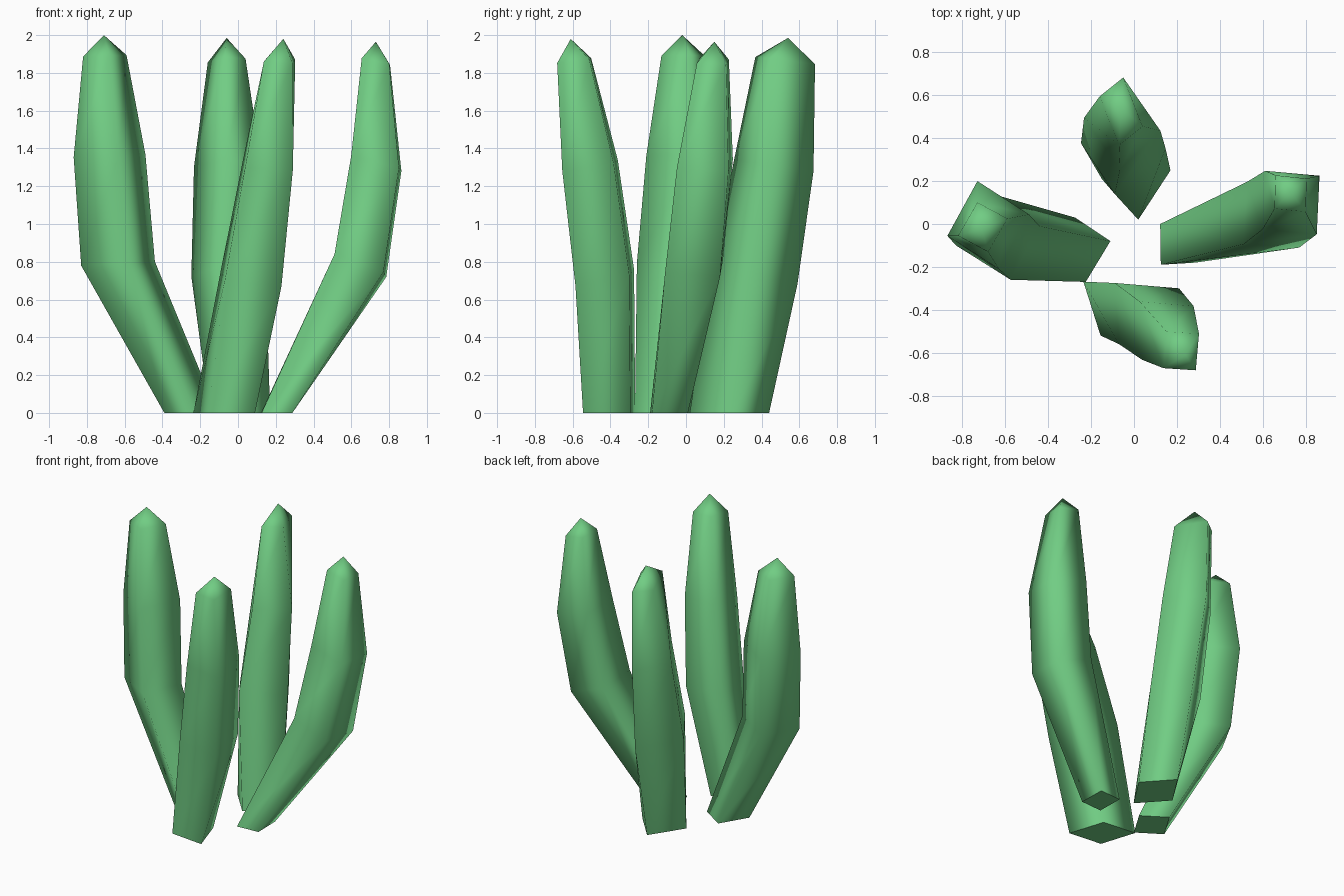
import bpy, bmesh
from mathutils import Vector

green = bpy.data.materials.new("leaf green")
green.diffuse_color = (0.165, 0.61, 0.23, 1)


def stalk(name, tip, lean, rings):
    """Four-sided stalk: each ring is centre x, y, z and two half diagonals."""
    bm = bmesh.new()
    out = Vector(tip[:2]).normalized()
    slopes = (0, 0.22, 0.15, 0.12)      # rings tip outwards with the lean
    loops = []
    for (x, y, z, ax, ay, bx, by), s in zip(rings, slopes):
        loop = []
        for ox, oy in ((ax, ay), (bx, by), (-ax, -ay), (-bx, -by)):
            dz = -s * lean * (ox * out.x + oy * out.y)
            loop.append(bm.verts.new((x + ox, y + oy, z + dz)))
        loops.append(loop)
    # sides
    for lo, hi in zip(loops, loops[1:]):
        for i in range(4):
            j = (i + 1) % 4
            bm.faces.new((lo[i], lo[j], hi[j], hi[i]))
    # pointed tip
    top = bm.verts.new(tip)
    for i in range(4):
        bm.faces.new((loops[-1][i], loops[-1][(i + 1) % 4], top))
    for f in bm.faces:
        f.smooth = True
    # flat base
    base = bm.faces.new(loops[0][::-1])
    for e in base.edges:
        e.smooth = False
    bmesh.ops.recalc_face_normals(bm, faces=bm.faces[:])
    me = bpy.data.meshes.new(name)
    bm.to_mesh(me)
    bm.free()
    me.materials.append(green)
    bpy.context.collection.objects.link(bpy.data.objects.new(name, me))


stalk("left_stalk", (-0.71, -0.02, 2.0), 0.25, [
    (-0.25, -0.12, 0, 0.14, 0.04, -0.025, 0.15),
    (-0.635, -0.055, 0.79, 0.195, 0.045, -0.06, 0.205),
    (-0.68, -0.005, 1.36, 0.19, 0.05, -0.05, 0.205),
    (-0.705, -0.015, 1.89, 0.115, 0.04, -0.025, 0.115)])

stalk("back_stalk", (-0.06, 0.54, 1.985), 1.0, [
    (0.01, 0.23, 0, 0.01, -0.21, 0.16, 0.02),
    (-0.05, 0.365, 0.73, -0.04, -0.225, 0.197, -0.012),
    (-0.055, 0.465, 1.31, -0.01, -0.21, 0.178, -0.03),
    (-0.06, 0.525, 1.865, -0.01, -0.158, 0.1, -0.07)])

stalk("front_stalk", (0.24, -0.61, 1.98), 1.0, [
    (-0.073, -0.407, 0, 0.163, -0.138, 0.083, 0.113),
    (0.07, -0.43, 0.715, 0.16, -0.155, 0.14, 0.13),
    (0.158, -0.508, 1.31, 0.132, -0.147, 0.12, 0.125),
    (0.22, -0.592, 1.865, 0.068, -0.09, 0.083, 0.08)])

stalk("right_stalk", (0.73, 0.15, 1.965), 1.7, [
    (0.205, -0.09, 0, 0.083, -0.09, 0.08, 0.1),
    (0.648, 0.043, 0.78, 0.122, -0.153, 0.137, 0.137),
    (0.732, 0.1, 1.32, 0.12, -0.148, 0.133, 0.125),
    (0.73, 0.142, 1.86, 0.07, -0.085, 0.075, 0.07)])
